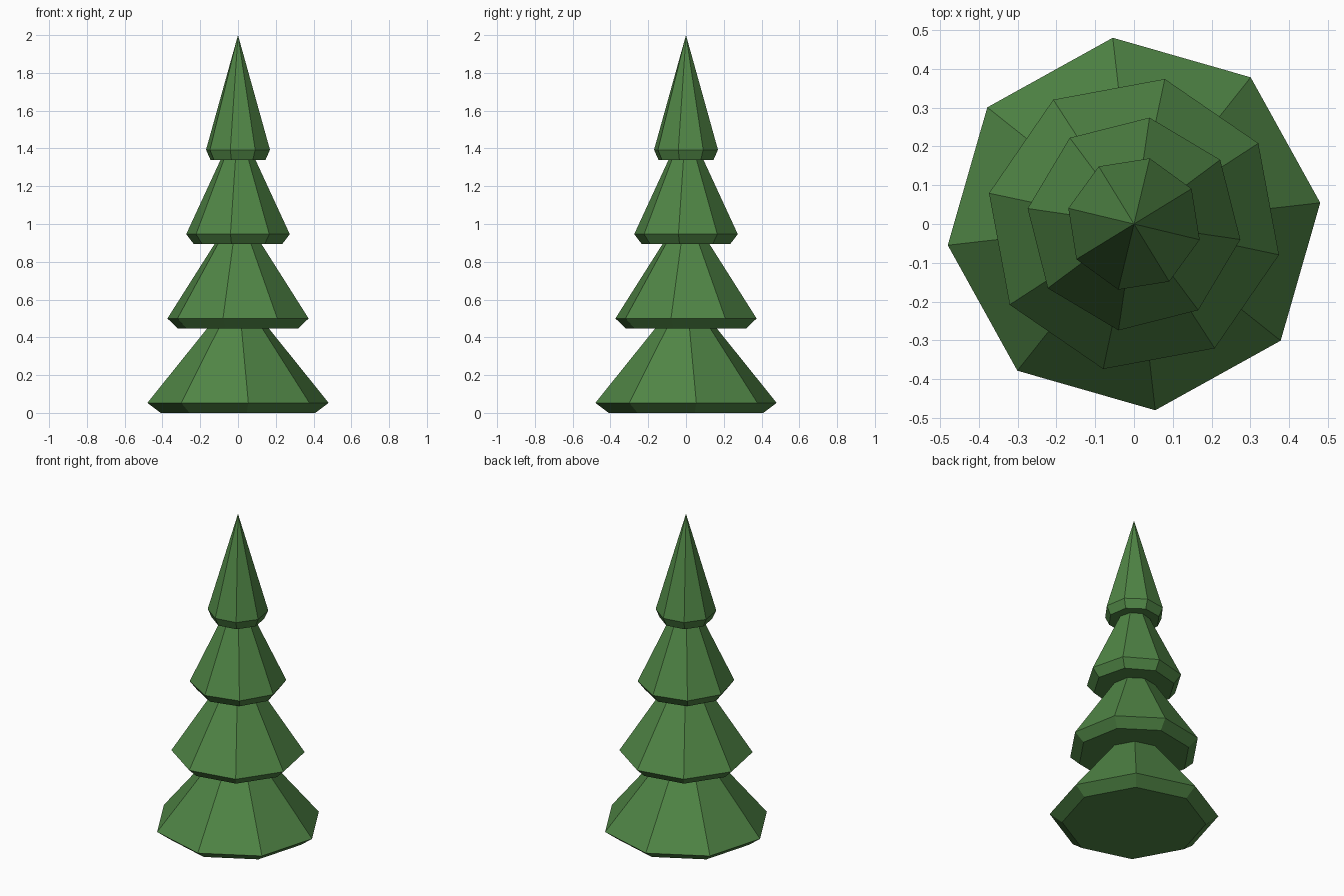
import bpy, bmesh
from math import radians, cos, sin, pi

cube = bpy.data.objects.get("Cube")
if cube:
    bpy.data.objects.remove(cube)

SIDES = 8

# Foliage colour
green = bpy.data.materials.new("foliage_green")
green.use_nodes = True
colour = (0.08, 0.235, 0.06, 1)
green.diffuse_color = colour
green.node_tree.nodes["Principled BSDF"].inputs["Base Color"].default_value = colour


def ring(bm, radius, z, turn):
    angles = [radians(turn) + 2 * pi * i / SIDES for i in range(SIDES)]
    return [bm.verts.new((radius * cos(a), radius * sin(a), z)) for a in angles]


def tier(name, base_z, base_radius, rim_radius, apex_z, turn):
    """Closed cone with an undercut rim."""
    bm = bmesh.new()
    base = ring(bm, base_radius, base_z, turn)
    rim = ring(bm, rim_radius, base_z + 0.053, turn)
    apex = bm.verts.new((0, 0, apex_z))
    bm.faces.new(base[::-1])
    for i in range(SIDES):
        j = (i + 1) % SIDES
        bm.faces.new((base[i], base[j], rim[j], rim[i]))
        bm.faces.new((rim[i], rim[j], apex))
    mesh = bpy.data.meshes.new(name)
    bm.to_mesh(mesh)
    bm.free()
    mesh.materials.append(green)
    obj = bpy.data.objects.new(name, mesh)
    bpy.context.collection.objects.link(obj)


# Four stacked tiers, each turned a little differently
tier("bottom_tier", 0.0, 0.412, 0.483, 0.65, 6.5)
tier("lower_middle_tier", 0.447, 0.327, 0.382, 1.09, -12)
tier("upper_middle_tier", 0.893, 0.236, 0.277, 1.54, -8.3)
tier("top_tier", 1.34, 0.15, 0.174, 2.0, -13.5)
